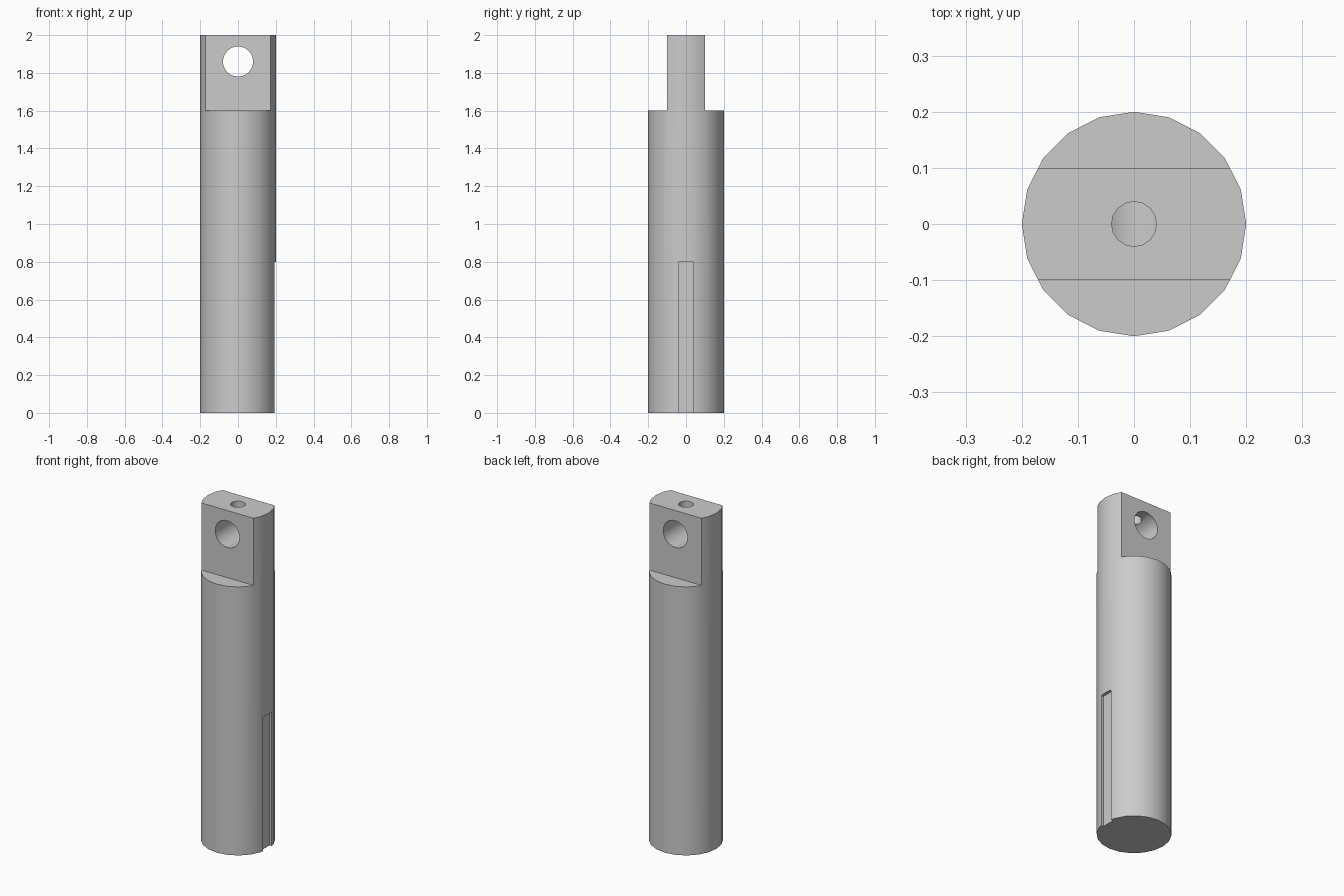
import bpy
import math

old = bpy.data.objects.get("Cube")
if old:
    bpy.data.objects.remove(old, do_unlink=True)

# Plain grey metal
steel = bpy.data.materials.new("grey_steel")
steel.use_nodes = True
grey = (0.6, 0.6, 0.6, 1)
steel.diffuse_color = grey
steel.node_tree.nodes["Principled BSDF"].inputs["Base Color"].default_value = grey


def cylinder(name, radius, depth, centre, sides, tilt=0):
    bpy.ops.mesh.primitive_cylinder_add(
        vertices=sides, radius=radius, depth=depth,
        location=centre, rotation=(tilt, 0, 0))
    obj = bpy.context.object
    obj.name = name
    obj.data.materials.append(steel)
    return obj


def box(name, size, centre):
    bpy.ops.mesh.primitive_cube_add(size=1, location=centre)
    obj = bpy.context.object
    obj.name = name
    obj.scale = size
    obj.data.materials.append(steel)
    return obj


# Round shaft
shaft = cylinder("shaft", 0.2, 2, (0, 0, 1), 20)

# Cutters: two tang flats, keyway, cross hole and top hole
cutters = [box("tang_flat_cutter", (1, 0.4, 0.8), (0, side * 0.3, 2))
           for side in (-1, 1)]
cutters += [
    box("keyway_cutter", (0.2, 0.08, 1), (0.28, 0, 0.3)),
    cylinder("cross_hole_cutter", 0.08, 1, (0, 0, 1.86), 24, math.pi / 2),
    cylinder("top_hole_cutter", 0.04, 0.3, (0, 0, 2.01), 16),
]

bpy.ops.object.select_all(action='DESELECT')
shaft.select_set(True)
bpy.context.view_layer.objects.active = shaft
for cutter in cutters:
    cut = shaft.modifiers.new(cutter.name, 'BOOLEAN')
    cut.operation = 'DIFFERENCE'
    cut.solver = 'EXACT'
    cut.object = cutter
    bpy.ops.object.modifier_apply(modifier=cut.name)
    bpy.data.objects.remove(cutter, do_unlink=True)

bpy.ops.object.shade_smooth_by_angle(angle=math.radians(30))
